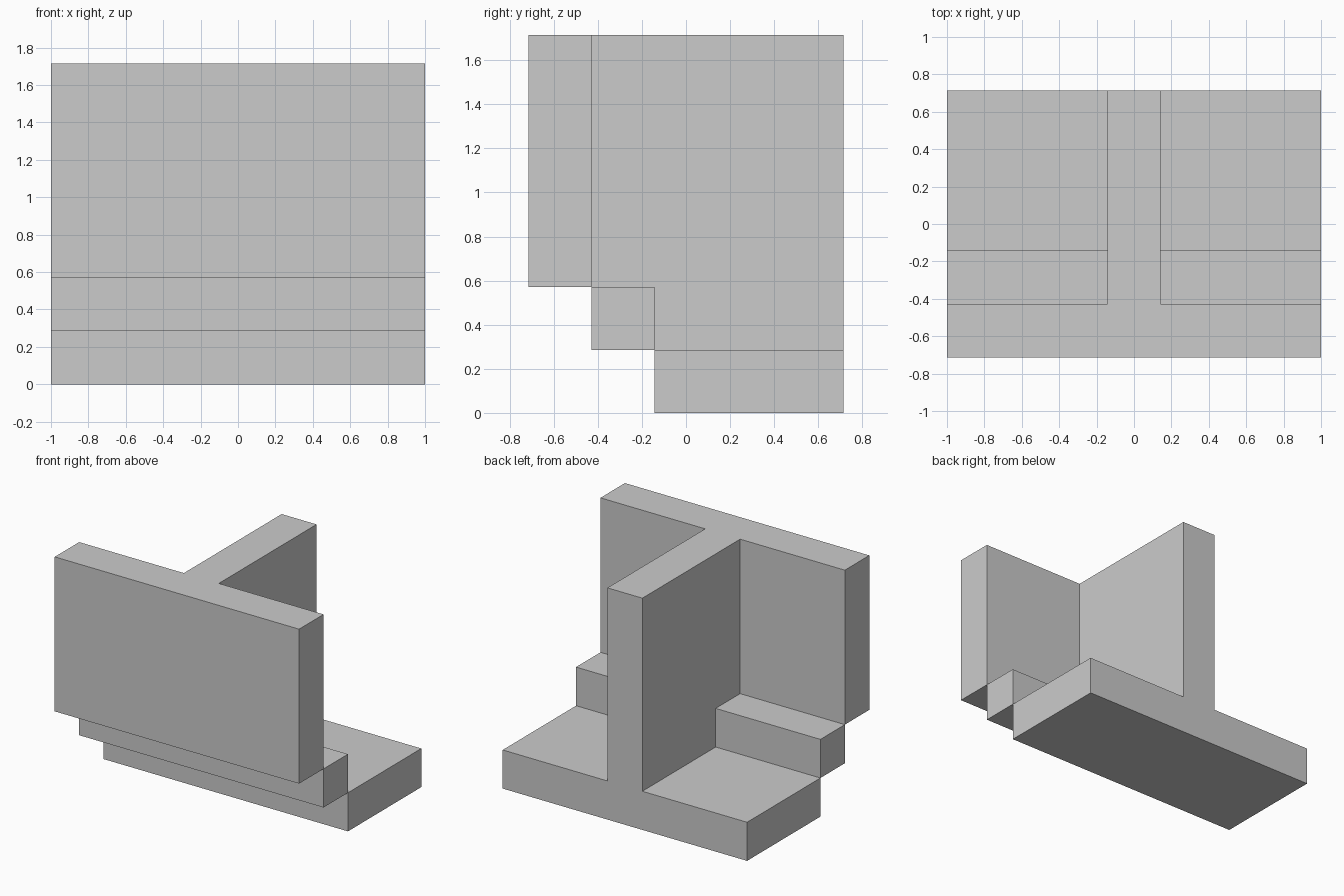
import bpy, bmesh, math
from itertools import product
from mathutils import Vector

if "Cube" in bpy.data.objects:
    bpy.data.objects.remove(bpy.data.objects["Cube"])

U = 2 / 7                                   # module: the model is 7 x 5 x 6 modules
ORIGIN = Vector((-3.5, -2.5, 0))

# Parts as (min corner, max corner) in modules
PARTS = {
    "base_slab":   ((0, 2, 0), (7, 5, 1)),
    "step_bar":    ((0, 1, 1), (7, 2, 2)),
    "front_plate": ((0, 0, 2), (7, 1, 6)),
    "lower_web":   ((3, 2, 1), (4, 5, 2)),
    "upper_web":   ((3, 1, 2), (4, 5, 6)),
}

# Fill the module grid with all parts
solid = set()
for lo, hi in PARTS.values():
    solid |= set(product(*(range(a, b) for a, b in zip(lo, hi))))

# Skin the joined solid: a face only where a filled cell meets an empty one
bm = bmesh.new()
corners = {}


def corner(p):
    key = tuple(round(c) for c in p)
    if key not in corners:
        corners[key] = bm.verts.new((Vector(key) + ORIGIN) * U)
    return corners[key]


AXES = [Vector((1, 0, 0)), Vector((0, 1, 0)), Vector((0, 0, 1))]
for cell in solid:
    c = Vector(cell)
    for i, side in product(range(3), (0, 1)):
        n, u, v = AXES[i], AXES[(i + 1) % 3], AXES[(i + 2) % 3]
        near = c + n * (1 if side else -1)
        if tuple(int(k) for k in near) in solid:
            continue
        p = c + n * side
        quad = [p, p + u, p + u + v, p + v]
        bm.faces.new([corner(q) for q in (quad if side else quad[::-1])])

# Merge coplanar faces into clean flat panels
bmesh.ops.dissolve_limit(bm, angle_limit=math.radians(1), verts=bm.verts[:], edges=bm.edges[:])

mesh = bpy.data.meshes.new("stepped_bracket")
bm.to_mesh(mesh)
bm.free()
bpy.context.collection.objects.link(bpy.data.objects.new("stepped_bracket", mesh))
